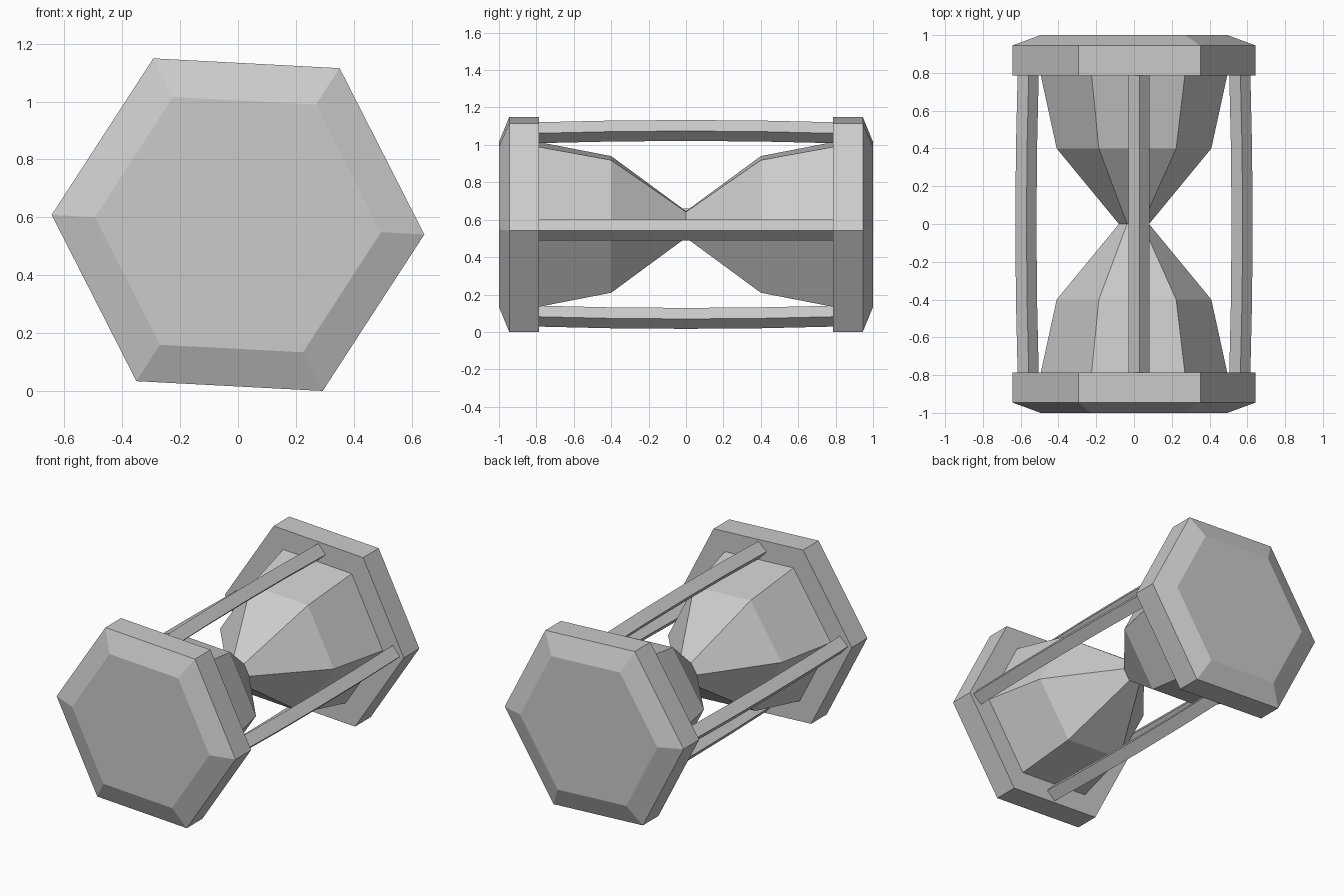
import bpy, bmesh
from math import radians, cos, sin, pi

if "Cube" in bpy.data.objects:
    bpy.data.objects.remove(bpy.data.objects["Cube"])

TILT = radians(-3)              # the hourglass lies slightly rolled about y
R = 0.645                       # cap radius
ZC = R * sin(radians(63))       # axis height so the lowest corner touches z = 0


def loft(name, sides, rings):
    """Closed prism along y; rings are (y, radius, centre_x, centre_z)."""
    bm = bmesh.new()
    loops = []
    for y, r, cx, cz in rings:
        angles = [TILT + 2 * pi * i / sides for i in range(sides)]
        loops.append([bm.verts.new((cx + r * cos(a), y, cz + r * sin(a))) for a in angles])
    for a, b in zip(loops, loops[1:]):
        for i in range(sides):
            j = (i + 1) % sides
            bm.faces.new((a[i], a[j], b[j], b[i]))
    bm.faces.new(loops[0])
    bm.faces.new(loops[-1])
    bmesh.ops.recalc_face_normals(bm, faces=bm.faces)
    mesh = bpy.data.meshes.new(name)
    bm.to_mesh(mesh)
    bm.free()
    obj = bpy.data.objects.new(name, mesh)
    bpy.context.collection.objects.link(obj)
    return obj


# Hexagonal end caps with a bevelled outer rim
for name, s in (("front_cap", -1), ("back_cap", 1)):
    profile = ((0.785, R), (0.945, R), (1.0, 0.495))
    loft(name, 6, [(s * y, r, 0, ZC) for y, r in profile])

# Double-ended glass bulb with a narrow waist
bulb = ((-0.79, 0.495), (-0.4, 0.41), (0, 0.08), (0.4, 0.41), (0.79, 0.495))
loft("glass_bulb", 6, [(y, r, 0, ZC) for y, r in bulb])

# Four slightly bowed square rods: the side pair sits further out
bow = ((-0.79, -0.012), (-0.4, -0.003), (0, 0), (0.4, -0.003), (0.79, -0.012))
for i, (name, dist) in enumerate((("right_rod", 0.573), ("top_rod", 0.503),
                                  ("left_rod", 0.573), ("bottom_rod", 0.503))):
    a = TILT + i * pi / 2
    loft(name, 4, [(y, 0.056, (dist + d) * cos(a), ZC + (dist + d) * sin(a))
                   for y, d in bow])
